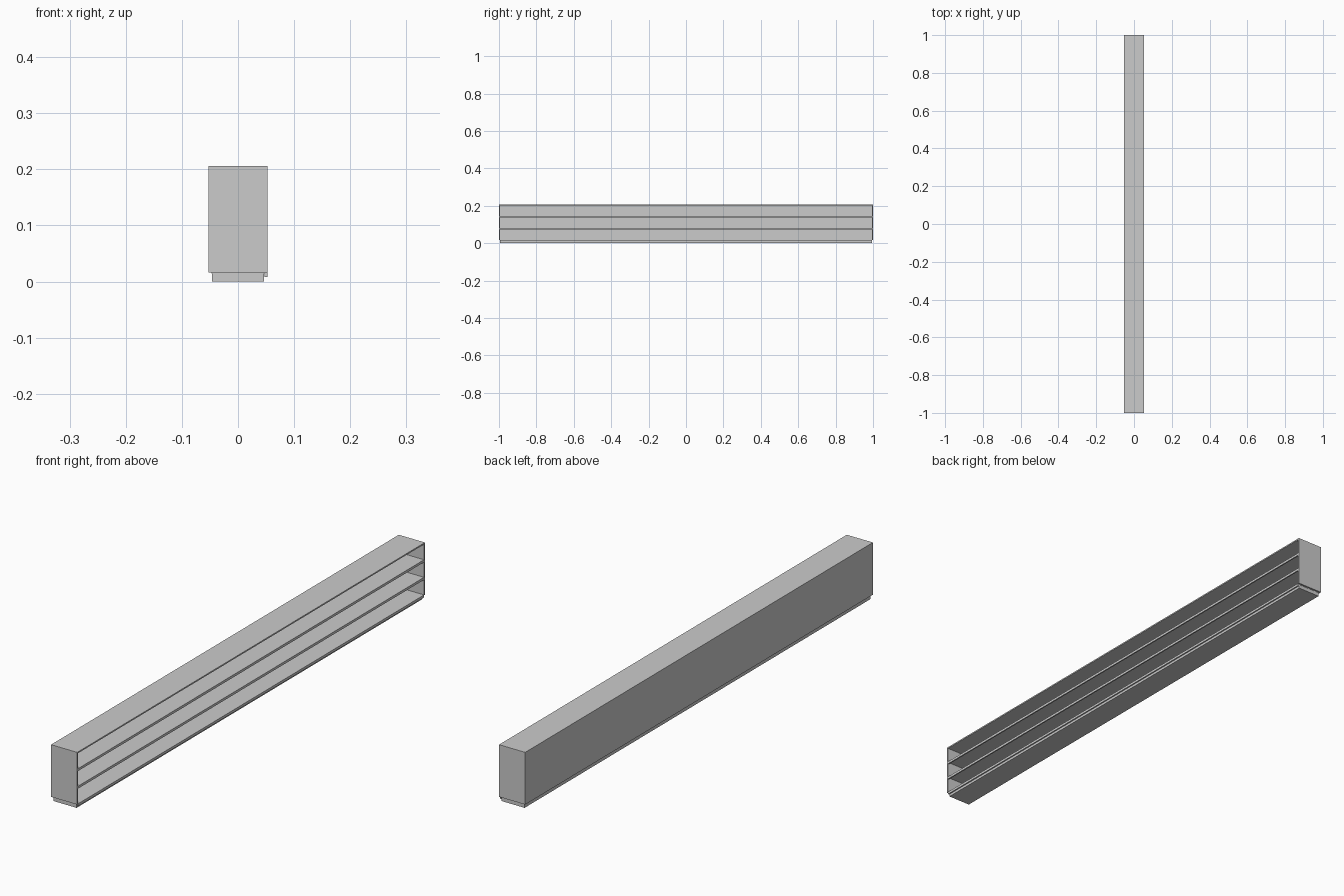
import bpy, bmesh

if "Cube" in bpy.data.objects:
    bpy.data.objects.remove(bpy.data.objects["Cube"])

X0, X1 = -0.0525, 0.0525     # back and open front of the case
Z0, Z1 = 0.016, 0.206        # case bottom and top
T = 0.005                    # panel thickness


def box(name, x, y, z):
    """Box from (min, max) ranges."""
    bm = bmesh.new()
    bmesh.ops.create_cube(bm, size=1)
    for v in bm.verts:
        v.co = [r[0] if c < 0 else r[1] for c, r in zip(v.co, (x, y, z))]
    me = bpy.data.meshes.new(name)
    bm.to_mesh(me)
    bm.free()
    ob = bpy.data.objects.new(name, me)
    bpy.context.collection.objects.link(ob)
    return ob


def extrude_y(name, profile, y0, y1):
    """Prism from an x-z profile swept along the length."""
    bm = bmesh.new()
    face = bm.faces.new([bm.verts.new((x, y0, z)) for x, z in profile])
    res = bmesh.ops.extrude_face_region(bm, geom=[face])
    verts = [g for g in res["geom"] if isinstance(g, bmesh.types.BMVert)]
    bmesh.ops.translate(bm, verts=verts, vec=(0, y1 - y0, 0))
    bmesh.ops.recalc_face_normals(bm, faces=bm.faces)
    me = bpy.data.meshes.new(name)
    bm.to_mesh(me)
    bm.free()
    ob = bpy.data.objects.new(name, me)
    bpy.context.collection.objects.link(ob)
    return ob


# Case: two ends, back and top
box("end_panel_front", (X0, X1), (-1, -1 + T), (Z0, Z1))
box("end_panel_rear", (X0, X1), (1 - T, 1), (Z0, Z1))
box("back_panel", (X0, X0 + T), (-1 + T, 1 - T), (Z0, Z1 - T))
box("top_panel", (X0, X1), (-1 + T, 1 - T), (Z1 - T, Z1))

# Recessed plinth
box("plinth", (-0.046, 0.046), (-0.994, 0.994), (0, Z0))

# Three shelves, each with a front lip hanging below the board
for i in range(3):
    top = 0.017 + 0.064 * i
    low = top - 0.009
    under = top - 0.003
    extrude_y(f"shelf_{i + 1}",
              [(X0 + T, top), (X1, top), (X1, low), (0.0475, low),
               (0.0475, under), (X0 + T, under)],
              -1 + T, 1 - T)
